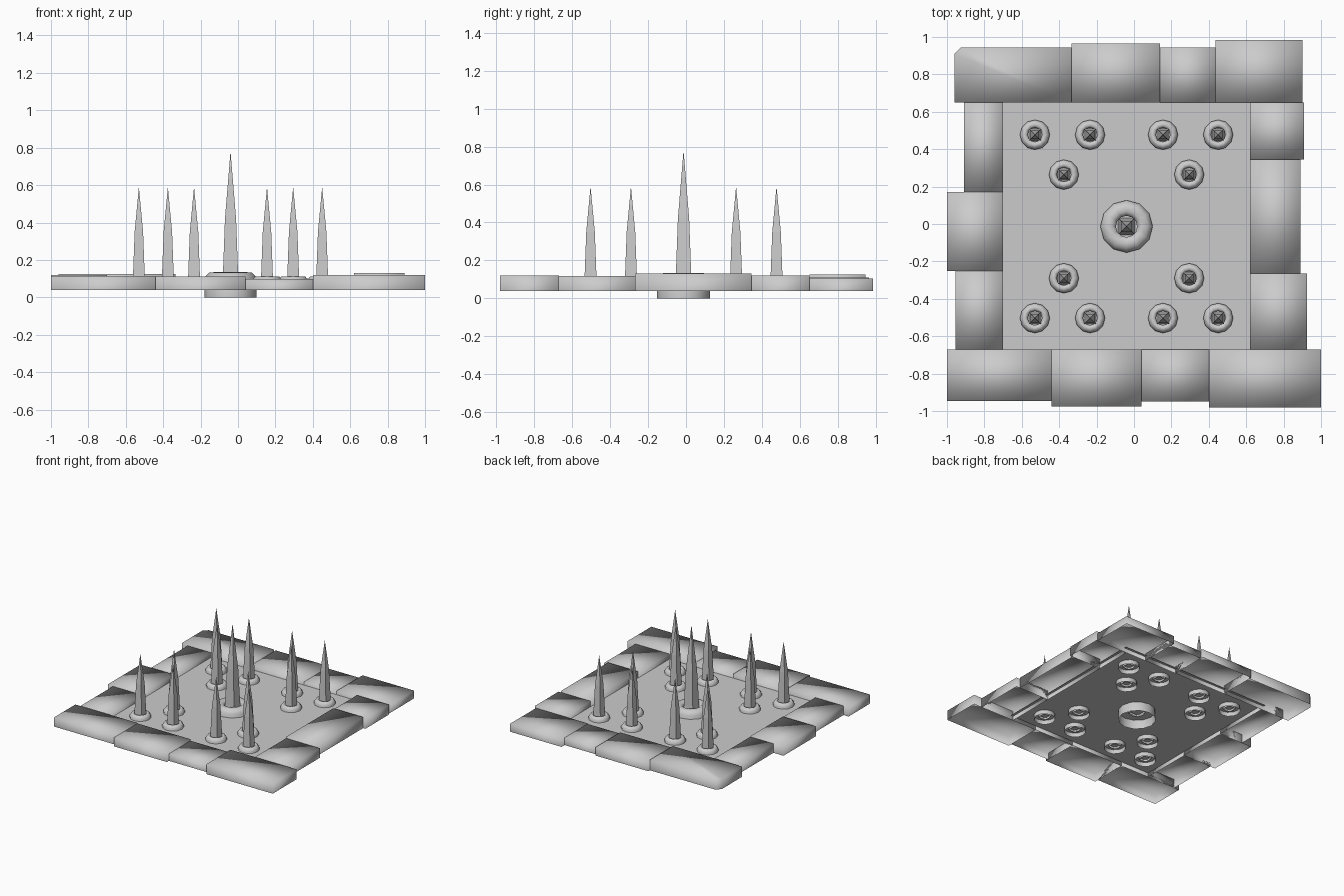
import bpy, bmesh
from math import cos, sin, pi

if "Cube" in bpy.data.objects:
    bpy.data.objects.remove(bpy.data.objects["Cube"])

CX, CY = -0.04, -0.013   # centre of the trap floor


def finish(name, bm, smooth=True):
    me = bpy.data.meshes.new(name)
    bmesh.ops.recalc_face_normals(bm, faces=bm.faces[:])
    bm.to_mesh(me)
    bm.free()
    for p in me.polygons:
        p.use_smooth = smooth
    ob = bpy.data.objects.new(name, me)
    bpy.context.collection.objects.link(ob)
    return ob


def block(name, outline, top, bottom=0.04):
    """Stone block with an open underside, softly shaded."""
    bm = bmesh.new()
    lo = [bm.verts.new((x, y, bottom)) for x, y in outline]
    hi = [bm.verts.new((x, y, top)) for x, y in outline]
    bm.faces.new(hi)
    n = len(outline)
    for i in range(n):
        j = (i + 1) % n
        bm.faces.new((lo[i], lo[j], hi[j], hi[i]))
    finish(name, bm)
    

def lathe(name, x, y, profile, sides, turn=0.0, smooth=True):
    """Spin (radius, z) points about a vertical axis; radius 0 makes a tip."""
    bm = bmesh.new()
    rings = []
    for r, z in profile:
        if r == 0:
            rings.append([bm.verts.new((x, y, z))] * sides)
        else:
            rings.append([bm.verts.new((x + r * cos(turn + 2 * pi * i / sides),
                                        y + r * sin(turn + 2 * pi * i / sides), z))
                          for i in range(sides)])
    for a, b in zip(rings, rings[1:]):
        for i in range(sides):
            j = (i + 1) % sides
            if b[i] is b[j]:
                bm.faces.new((a[i], a[j], b[i]))
            else:
                bm.faces.new((a[i], a[j], b[j], b[i]))
    return finish(name, bm, smooth)


# Floor sheet, tucked slightly under the border blocks
bm = bmesh.new()
bm.faces.new([bm.verts.new(p) for p in ((-0.72, -0.69, 0.075), (0.64, -0.69, 0.075),
                                        (0.64, 0.67, 0.075), (-0.72, 0.67, 0.075))])
finish("floor", bm, False)

# Border blocks: x0, x1, y0, y1, top
borders = {
    "front_block": [(-1.0, -0.44, -0.945, -0.67, 0.115), (-0.44, 0.04, -0.975, -0.67, 0.11),
                    (0.04, 0.40, -0.95, -0.67, 0.097), (0.40, 1.0, -0.98, -0.67, 0.12)],
    "back_block": [(-0.335, 0.14, 0.65, 0.965, 0.11), (0.14, 0.435, 0.65, 0.945, 0.10),
                   (0.435, 0.90, 0.65, 0.985, 0.105)],
    "left_block": [(-0.91, -0.70, 0.17, 0.65, 0.115), (-1.0, -0.70, -0.25, 0.17, 0.12),
                   (-0.955, -0.70, -0.67, -0.25, 0.115)],
    "right_block": [(0.62, 0.91, 0.345, 0.65, 0.12), (0.62, 0.89, -0.265, 0.345, 0.13),
                    (0.62, 0.925, -0.67, -0.265, 0.118)],
}
for name, rows in borders.items():
    for x0, x1, y0, y1, top in rows:
        block(name, [(x0, y0), (x1, y0), (x1, y1), (x0, y1)], top)

# Back left block with a chipped corner
block("chipped_corner_block", [(-0.96, 0.65), (-0.335, 0.65), (-0.335, 0.945),
                               (-0.925, 0.945), (-0.96, 0.91)], 0.125)

# Large central collar and spike
lathe("center_collar", CX, CY, [(0.14, 0), (0.14, 0.105), (0.115, 0.132), (0.08, 0.135),
                                (0.057, 0.115), (0.057, 0.06)], 12)
lathe("center_spike", CX, CY, [(0.066, 0.06), (0.057, 0.13), (0.042, 0.42), (0, 0.78)],
      4, pi / 4, False)

# Small collars and spikes, mirrored to all four quarters
for dx, dy in ((0.49, 0.49), (0.195, 0.49), (0.335, 0.277)):
    for sx in (-1, 1):
        for sy in (-1, 1):
            x, y = CX + sx * dx, CY + sy * dy
            lathe("small_collar", x, y, [(0.08, 0.04), (0.08, 0.09), (0.066, 0.11),
                                         (0.05, 0.112), (0.038, 0.1), (0.038, 0.06)], 12)
            lathe("small_spike", x, y, [(0.047, 0.06), (0.044, 0.12), (0.032, 0.35),
                                        (0, 0.59)], 4, pi / 4, False)
